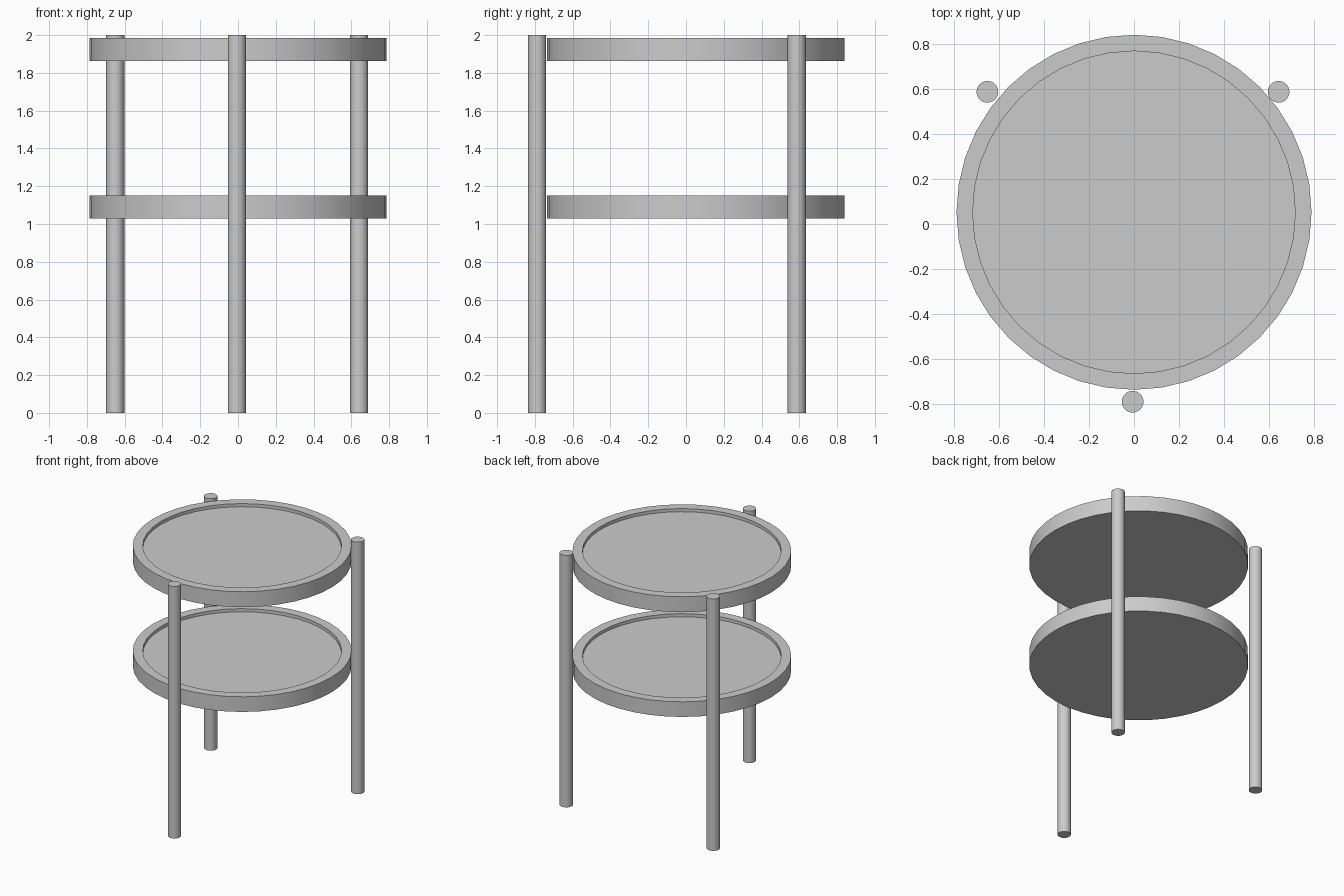
import bpy
import bmesh
from math import cos, sin, tau, radians

if "Cube" in bpy.data.objects:
    bpy.data.objects.remove(bpy.data.objects["Cube"])


def lathe(name, profile, centre, sides):
    """Revolve an (r, z) profile about a vertical axis; r = 0 closes to one cap face."""
    bm = bmesh.new()
    rings = []
    for r, z in profile:
        rings.append([bm.verts.new((r * cos(tau * i / sides), r * sin(tau * i / sides), z))
                      for i in range(sides)])
    for a, b in zip(rings, rings[1:]):
        for i in range(sides):
            j = (i + 1) % sides
            bm.faces.new((a[i], a[j], b[j], b[i]))
    bm.faces.new(rings[-1])
    bm.faces.new(rings[0][::-1])
    mesh = bpy.data.meshes.new(name)
    bm.to_mesh(mesh)
    bm.free()
    obj = bpy.data.objects.new(name, mesh)
    obj.location = (centre[0], centre[1], 0)
    bpy.context.collection.objects.link(obj)
    bpy.ops.object.select_all(action='DESELECT')
    obj.select_set(True)
    bpy.context.view_layer.objects.active = obj
    bpy.ops.object.shade_smooth_by_angle(angle=radians(30))
    return obj


# Round trays with a raised rim and shallow recess
OUTER, INNER, RECESS = 0.787, 0.715, 0.025
for name, z0, z1 in (("lower_tray", 1.03, 1.15), ("upper_tray", 1.862, 1.984)):
    lathe(name, [(OUTER, z0), (OUTER, z1), (INNER, z1), (INNER, z1 - RECESS)],
          (0, 0.052), 40)

# Three round legs touching the tray edges
for name, pos in (("front_leg", (-0.006, -0.788)),
                  ("back_left_leg", (-0.65, 0.586)),
                  ("back_right_leg", (0.641, 0.586))):
    lathe(name, [(0.048, 0), (0.048, 2)], pos, 32)
